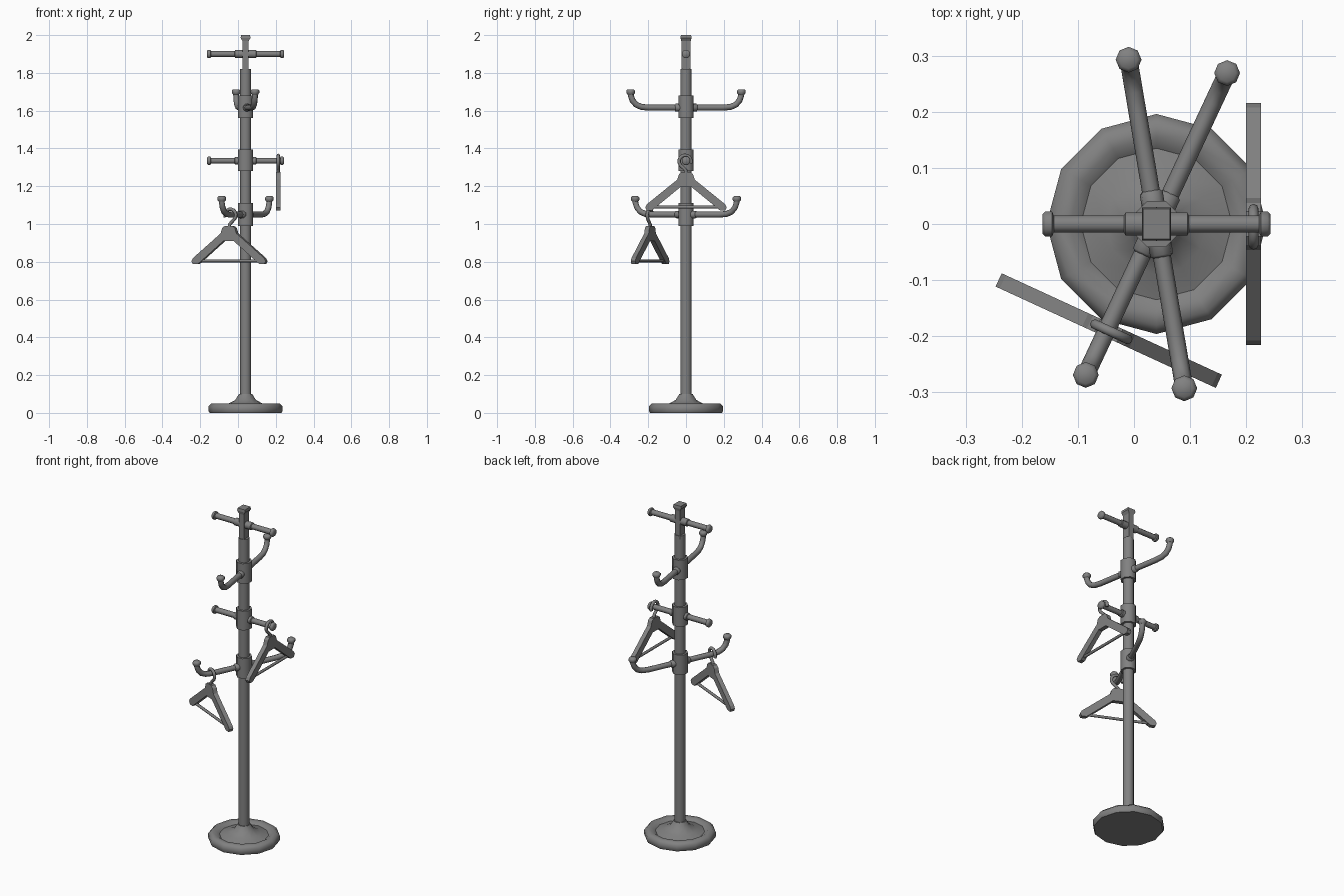
import bpy, bmesh, math
from mathutils import Vector, Matrix

old = bpy.data.objects.get("Cube")
if old:
    bpy.data.objects.remove(old)

GREY = (0.22, 0.22, 0.22, 1)
metal = bpy.data.materials.new("grey")
metal.use_nodes = True
metal.diffuse_color = GREY
metal.node_tree.nodes["Principled BSDF"].inputs["Base Color"].default_value = GREY

CX = 0.04  # pole axis
UP = Vector((0, 0, 1))


def finish(ob, smooth=True):
    ob.data.materials.clear()
    ob.data.materials.append(metal)
    bpy.ops.object.select_all(action='DESELECT')
    ob.select_set(True)
    bpy.context.view_layer.objects.active = ob
    if smooth:
        bpy.ops.object.shade_smooth_by_angle(angle=math.radians(50))
    return ob


def from_bmesh(name, bm, smooth=True):
    bmesh.ops.recalc_face_normals(bm, faces=bm.faces)
    mesh = bpy.data.meshes.new(name)
    bm.to_mesh(mesh)
    bm.free()
    ob = bpy.data.objects.new(name, mesh)
    bpy.context.collection.objects.link(ob)
    return finish(ob, smooth)


def turned(name, profile, origin, axis=UP, sides=8, turn=0.0):
    """Revolve (radius, height) points round an axis."""
    bm = bmesh.new()
    rings = []
    for r, h in profile:
        angles = [math.tau * (i + turn) / sides for i in range(sides)]
        rings.append([bm.verts.new((r * math.cos(a), r * math.sin(a), h)) for a in angles])
    for a, b in zip(rings, rings[1:]):
        for i in range(sides):
            j = (i + 1) % sides
            bm.faces.new((a[i], a[j], b[j], b[i]))
    bm.faces.new(rings[0])
    bm.faces.new(rings[-1])
    spin = UP.rotation_difference(Vector(axis)).to_matrix().to_4x4()
    bm.transform(Matrix.Translation(origin) @ spin)
    return from_bmesh(name, bm)


def tube(name, points, radius, resolution=2):
    """Round rod along a path."""
    curve = bpy.data.curves.new(name, 'CURVE')
    curve.dimensions = '3D'
    curve.bevel_depth = radius
    curve.bevel_resolution = resolution
    curve.use_fill_caps = True
    spline = curve.splines.new('POLY')
    spline.points.add(len(points) - 1)
    for p, co in zip(spline.points, points):
        p.co = (*co, 1)
    ob = bpy.data.objects.new(name, curve)
    bpy.context.collection.objects.link(ob)
    bpy.ops.object.select_all(action='DESELECT')
    ob.select_set(True)
    bpy.context.view_layer.objects.active = ob
    bpy.ops.object.convert(target='MESH')
    return finish(bpy.context.view_layer.objects.active)


def box(name, z0, z1, half0, half1):
    """Four-sided block, with its own half sizes at each end."""
    bm = bmesh.new()
    bmesh.ops.create_cube(bm, size=2)
    for v in bm.verts:
        hx, hy = half1 if v.co.z > 0 else half0
        v.co = (CX + v.co.x * hx, v.co.y * hy, z1 if v.co.z > 0 else z0)
    return from_bmesh(name, bm, False)


# Base dish, pole and the flat top post
turned("base", [(0.19, 0), (0.196, 0.01), (0.196, 0.035), (0.18, 0.05), (0.155, 0.05),
                (0.135, 0.036), (0.09, 0.05), (0.055, 0.068), (0.035, 0.1)],
       (CX, 0, 0), sides=12)
turned("pole", [(0.03, 0.06), (0.03, 1.82)], (CX, 0, 0), sides=12)
box("top_post", 1.8, 1.985, (0.016, 0.025), (0.016, 0.025))
box("top_cap_neck", 1.968, 1.985, (0.016, 0.025), (0.026, 0.029))
box("top_cap", 1.985, 2.0, (0.026, 0.029), (0.024, 0.027))

# Sleeves round the pole
low_dir = Vector((0.125, 0.267, 0)).normalized()
high_dir = Vector((-0.05, 0.295, 0)).normalized()
for name, z0, z1 in (("low", 0.99, 1.11), ("middle", 1.28, 1.395), ("high", 1.56, 1.68)):
    turned(name + "_sleeve", [(0.044, z0), (0.044, z1)], (CX, 0, 0), turn=0.5)

# Straight pegs with collars and end knobs
peg = [(0.022, 0.01), (0.022, 0.055), (0.016, 0.058), (0.016, 0.183),
       (0.024, 0.186), (0.024, 0.198), (0.019, 0.203)]
for level, z in (("middle", 1.335), ("top", 1.9)):
    for side, s in (("left", 1), ("right", -1)):
        turned(f"{level}_peg_{side}", peg, (CX, 0, z), (s, 0, 0), turn=0.5)

# Curved hooks with collars and knobs
bend = [(0.03, 0), (0.2, 0), (0.24, 0.004), (0.268, 0.016), (0.287, 0.038),
        (0.295, 0.06), (0.297, 0.08)]
for level, z, way in (("low", 1.05, low_dir), ("high", 1.616, high_dir)):
    for side, s in (("back", 1), ("front", -1)):
        d = way * s
        centre = Vector((CX, 0, z))
        name = f"{level}_hook_{side}"
        tube(name, [centre + d * r + UP * h for r, h in bend], 0.016)
        turned(name + "_collar", [(0.021, 0.03), (0.021, 0.056), (0.016, 0.06)], centre, d)
        turned(name + "_knob", [(0.016, 0.068), (0.023, 0.078), (0.023, 0.09), (0.016, 0.097)],
               centre + d * 0.297)


# Clothes hangers
def hanger(name, x, y, z, angle):
    place = Matrix.Translation((x, y, z)) @ Matrix.Rotation(angle, 4, 'Z')
    # Wooden shoulders: half outline, mirrored
    half = [(0.022, 0.205), (0.037, 0.193), (0.046, 0.165), (0.208, 0.034), (0.216, 0.018),
            (0.208, 0.002), (0.18, 0.002), (0.03, 0.125)]
    outline = half + [(-u, h) for u, h in reversed(half)]
    bm = bmesh.new()
    face = bm.faces.new([bm.verts.new((u, -0.013, h)) for u, h in outline])
    ext = bmesh.ops.extrude_face_region(bm, geom=[face])
    moved = [g for g in ext["geom"] if isinstance(g, bmesh.types.BMVert)]
    bmesh.ops.translate(bm, verts=moved, vec=(0, 0.026, 0))
    bm.transform(place)
    from_bmesh(name + "_shoulders", bm, False)
    # Lower bar
    tube(name + "_bar", [place @ Vector((u, 0, 0.02)) for u in (-0.185, 0.185)], 0.008)
    # Wire hook
    path = [(0, 0.195), (0, 0.212), (0.012, 0.225)]
    for deg in range(-40, 201, 24):
        a = math.radians(deg)
        path.append((0.005 + 0.032 * math.cos(a), 0.262 + 0.032 * math.sin(a)))
    tube(name + "_wire", [place @ Vector((u, 0, h)) for u, h in path], 0.009)


hanger("side_hanger", 0.213, 0, 1.07, -math.pi / 2)
hanger("front_hanger", -0.045, -0.19, 0.785, math.atan2(-0.418, 0.908))
